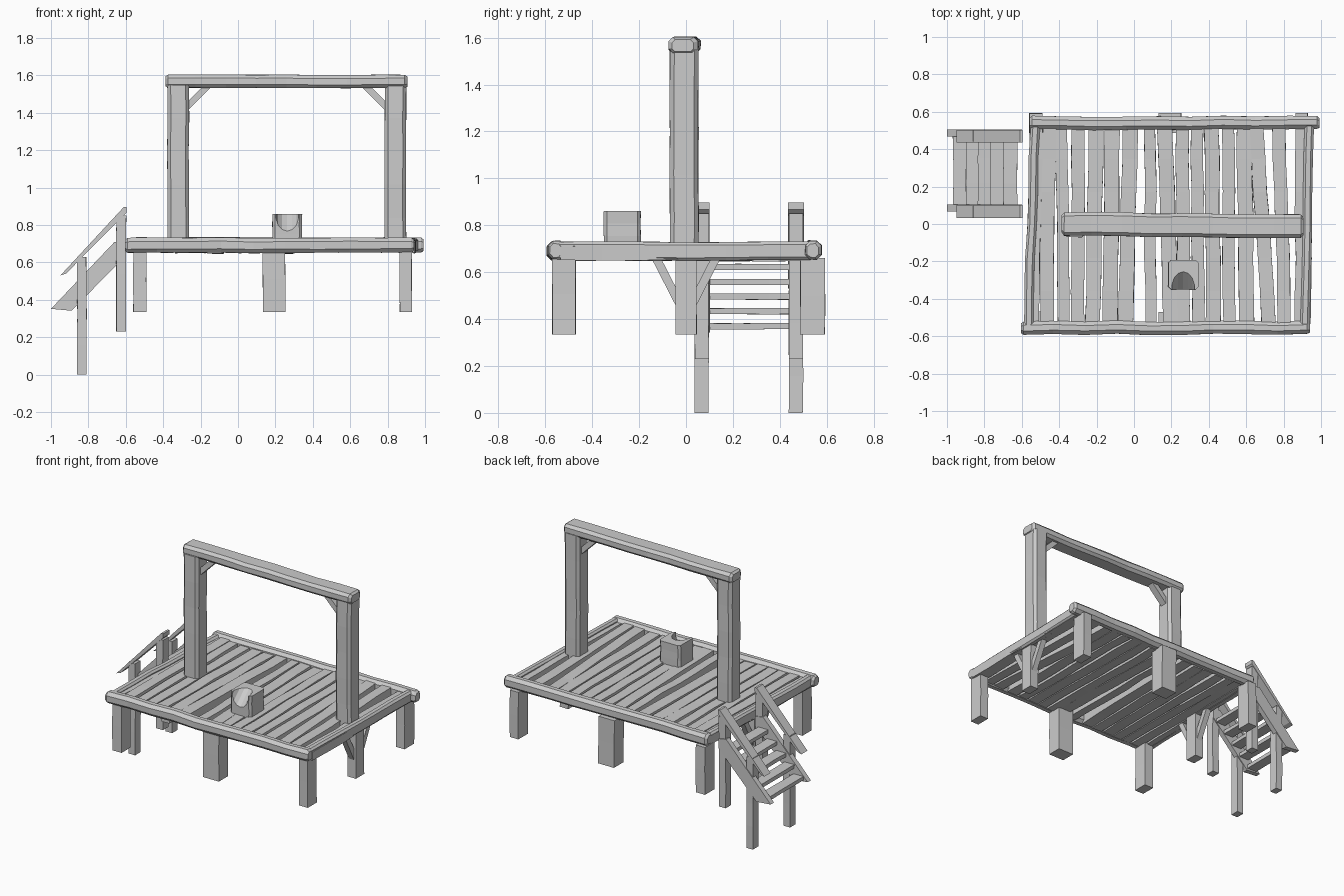
import bpy, bmesh, random
from mathutils import Vector

if "Cube" in bpy.data.objects:
    bpy.data.objects.remove(bpy.data.objects["Cube"])

random.seed(4)


def finish(bm, name):
    bmesh.ops.recalc_face_normals(bm, faces=bm.faces)
    me = bpy.data.meshes.new(name)
    bm.to_mesh(me)
    bm.free()
    ob = bpy.data.objects.new(name, me)
    bpy.context.collection.objects.link(ob)
    return ob


def timber(name, p0, p1, w, h, segs=1, wob=0.0, chamfer=0.0, cap=0.0, side=(1, 0, 0)):
    """Rough-hewn bar from p0 to p1: w across 'side', h across the other way."""
    p0, p1 = Vector(p0), Vector(p1)
    d = (p1 - p0).normalized()
    s = Vector(side)
    s = (s - d * s.dot(d)).normalized()
    u = d.cross(s)
    a, b, c = w / 2, h / 2, chamfer
    if c:
        prof = [(a, b - c), (a - c, b), (c - a, b), (-a, b - c),
                (-a, c - b), (c - a, -b), (a - c, -b), (a, c - b)]
    else:
        prof = [(a, b), (-a, b), (-a, -b), (a, -b)]
    length = (p1 - p0).length
    stations = [(length * i / segs, 1.0) for i in range(segs + 1)]
    if cap:  # chamfered ends
        stations[0], stations[-1] = (cap, 1.0), (length - cap, 1.0)
        stations = [(0, 0.72)] + stations + [(length, 0.72)]
    bm = bmesh.new()
    rings = []
    for t, k in stations:
        ox, oy = random.uniform(-wob, wob), random.uniform(-wob, wob) * 0.5
        g = k * (1 + random.uniform(-wob, wob) * 3)
        rings.append([bm.verts.new(p0 + d * t
                      + s * (x * g + ox + random.uniform(-wob, wob) * 0.3)
                      + u * (y * g + oy + random.uniform(-wob, wob) * 0.3)) for x, y in prof])
    n = len(prof)
    for r, q in zip(rings, rings[1:]):
        for i in range(n):
            bm.faces.new((r[i], r[(i + 1) % n], q[(i + 1) % n], q[i]))
    bm.faces.new(rings[0])
    bm.faces.new(rings[-1])
    return finish(bm, name)


def prism(name, pts, y0, y1):
    """Polygon in x,z extruded along y."""
    bm = bmesh.new()
    r = [[bm.verts.new((x, y, z)) for x, z in pts] for y in (y0, y1)]
    n = len(pts)
    for i in range(n):
        bm.faces.new((r[0][i], r[0][(i + 1) % n], r[1][(i + 1) % n], r[1][i]))
    bm.faces.new(r[0])
    bm.faces.new(r[1])
    return finish(bm, name)


# long edge logs, front and back
timber("front_edge_log", (-0.605, -0.555, 0.692), (0.94, -0.555, 0.692), 0.07, 0.08, 9, 0.004, 0.02, 0.015, (0, 1, 0))
timber("back_edge_log", (-0.56, 0.54, 0.695), (0.993, 0.54, 0.692), 0.07, 0.08, 9, 0.004, 0.02, 0.015, (0, 1, 0))

# deck planks: front centre x, back centre x, width
planks = [(-0.545, -0.52, 0.07), (-0.465, -0.455, 0.072), (-0.38, -0.385, 0.065),
          (-0.305, -0.297, 0.07), (-0.22, -0.205, 0.078), (-0.13, -0.115, 0.08),
          (-0.045, -0.02, 0.08), (0.05, 0.05, 0.07), (0.195, 0.165, 0.08),
          (0.265, 0.26, 0.07), (0.345, 0.335, 0.066), (0.425, 0.415, 0.078),
          (0.51, 0.505, 0.065), (0.6, 0.59, 0.08), (0.72, 0.655, 0.075),
          (0.805, 0.775, 0.07), (0.90, 0.91, 0.085)]
planks[7] = (0.09, 0.085, 0.06)
for xf, xb, w in planks:
    dz = random.uniform(-0.006, 0.004)
    timber("deck_plank", (xf, -0.535, 0.684 + dz), (xb, 0.525, 0.684 + dz), w, 0.06, 6, 0.0045)
timber("right_side_plank", (0.915, -0.55, 0.69), (0.935, 0.53, 0.69), 0.05, 0.078, 6, 0.004, 0.012)
timber("left_side_plank", (-0.565, -0.54, 0.69), (-0.53, 0.53, 0.69), 0.05, 0.078, 6, 0.004, 0.012)

# legs along both long edges
for x, w in ((-0.525, 0.07), (0.193, 0.12), (0.897, 0.065)):
    timber("front_leg", (x, -0.52, 0.335), (x, -0.52, 0.68), w, 0.1, 2, 0.002)
    timber("back_leg", (x, 0.54, 0.335), (x, 0.54, 0.66), w, 0.105, 2, 0.002)

# middle legs at both ends with splayed braces
for x in (-0.525, 0.897):
    timber("middle_leg", (x, 0, 0.335), (x, 0, 0.67), 0.065, 0.09, 2, 0.002)
    for sy in (-1, 1):
        timber("leg_brace", (x, 0.03 * sy, 0.47), (x, 0.13 * sy, 0.665), 0.04, 0.036)

# tall frame
for x, sx in ((-0.32, 1), (0.84, -1)):
    timber("tall_post", (x, -0.008, 0.66), (x, -0.008, 1.55), 0.115, 0.122, 5, 0.003, 0.018)
    timber("post_brace", (x + sx * 0.04, -0.008, 1.425), (x + sx * 0.165, -0.008, 1.55), 0.05, 0.035, side=(0, 1, 0))
timber("top_beam", (-0.388, 0.002, 1.568), (0.907, -0.012, 1.568), 0.125, 0.07, 8, 0.004, 0.018, 0.015, (0, 1, 0))

# block with a scooped front edge
block = timber("block", (0.263, -0.272, 0.70), (0.263, -0.272, 0.86), 0.158, 0.158, 3, 0.002, 0.014)
bm = bmesh.new()
bmesh.ops.create_cone(bm, cap_ends=True, segments=14, radius1=0.062, radius2=0.062, depth=0.3)
cutter = finish(bm, "scoop_cutter")
cutter.location = (0.263, -0.36, 0.845)
cutter.rotation_euler = (Vector((0, 0.72, 0.69)).to_track_quat('Z', 'Y')).to_euler()
cutter.hide_render = True
cutter.hide_viewport = True
mod = block.modifiers.new("scoop", 'BOOLEAN')
mod.operation = 'DIFFERENCE'
mod.object = cutter
mod.solver = 'EXACT'

# stairs: stringers, handrails and posts on both sides
for y in (0.067, 0.469):
    prism("stringer", [(-1.0, 0.352), (-0.89, 0.342), (-0.6, 0.635), (-0.6, 0.70), (-0.66, 0.71)], y, y + 0.036)
    prism("handrail", [(-0.95, 0.53), (-0.92, 0.54), (-0.595, 0.868), (-0.595, 0.897), (-0.61, 0.897)], y - 0.034, y + 0.034)
    timber("outer_stair_post", (-0.835, y, 0), (-0.835, y, 0.63), 0.05, 0.06, 4, 0.002)
    timber("inner_stair_post", (-0.625, y, 0.23), (-0.625, y, 0.85), 0.052, 0.06, 4, 0.002)

# treads
for i in range(5):
    x, z = -0.93 + i * 0.067, 0.37 + i * 0.063
    timber("tread", (x, 0.08, z), (x, 0.49, z), 0.075, 0.026, 3, 0.003)
